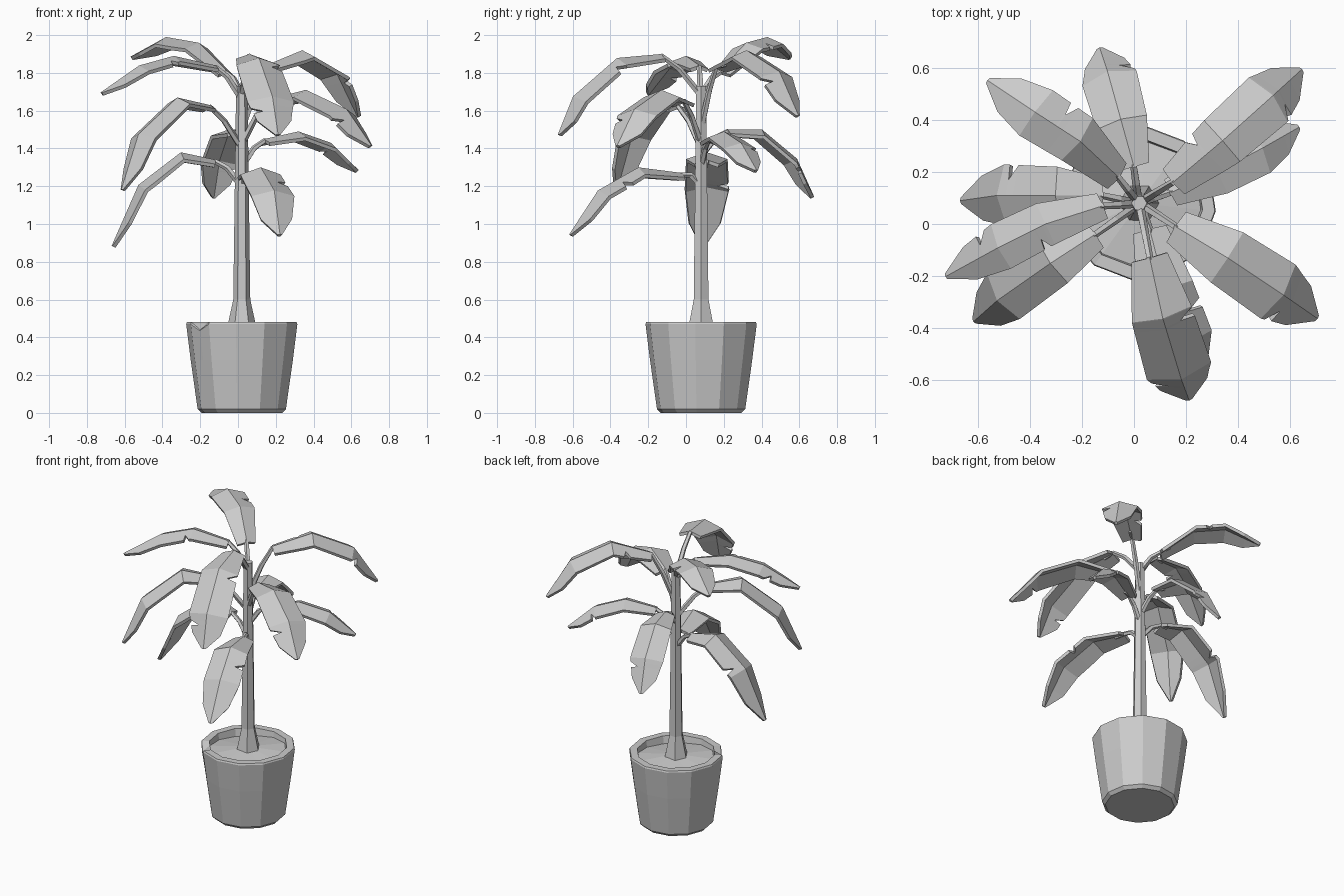
import bpy, bmesh
from math import sin, cos, radians
from mathutils import Vector

if "Cube" in bpy.data.objects:
    bpy.data.objects.remove(bpy.data.objects["Cube"])

grey = bpy.data.materials.new("plain grey")
grey.use_nodes = True
GREY = (0.6, 0.6, 0.6, 1)
grey.diffuse_color = GREY
grey.node_tree.nodes["Principled BSDF"].inputs["Base Color"].default_value = GREY

CENTRE = Vector((0.02, 0.08, 0))


def finish(name, bm):
    bmesh.ops.recalc_face_normals(bm, faces=bm.faces)
    mesh = bpy.data.meshes.new(name)
    bm.to_mesh(mesh)
    bm.free()
    mesh.materials.append(grey)
    obj = bpy.data.objects.new(name, mesh)
    bpy.context.collection.objects.link(obj)
    return obj


def bridge(bm, rings):
    for a, b in zip(rings, rings[1:]):
        n = len(a)
        for i in range(n):
            j = (i + 1) % n
            bm.faces.new((a[i], a[j], b[j], b[i]))


def lathe(bm, profile, polar):
    """Rings around the plant axis; polar holds (angle, radius factor)."""
    rings = [[bm.verts.new(CENTRE + Vector((r * f * cos(radians(a)), r * f * sin(radians(a)), z)))
              for a, f in polar] for r, z in profile]
    bridge(bm, rings)
    bm.faces.new(rings[0])
    return rings


def tube(name, points, radii, sides):
    bm = bmesh.new()
    rings = []
    for i, p in enumerate(points):
        axis = points[min(i + 1, len(points) - 1)] - points[max(i - 1, 0)]
        turn = axis.to_track_quat('Z', 'Y')
        rings.append([bm.verts.new(p + turn @ Vector((radii[i] * cos(radians(k * 360 / sides)),
                                                      radii[i] * sin(radians(k * 360 / sides)), 0)))
                      for k in range(sides)])
    bridge(bm, rings)
    bm.faces.new(rings[0])
    bm.faces.new(rings[-1])
    return finish(name, bm)


# Pot: twelve sides, with one extra column for the chip in the rim
polar = [(24 + 30 * k, 1) for k in range(12)]
polar.insert(7, (219, cos(radians(15))))
bm = bmesh.new()
rings = lathe(bm, [(0.215, 0), (0.235, 0.02), (0.272, 0.28), (0.296, 0.47), (0.292, 0.48),
                   (0.245, 0.48), (0.235, 0.42)], polar)
for ring, drop in ((rings[3], 0.035), (rings[4], 0.04)):
    ring[7].co.z -= drop
bm.faces.new(rings[-1])
finish("pot", bm)

# Soil: slightly uneven fan of faces
bm = bmesh.new()
edge = [bm.verts.new(CENTRE + Vector((0.24 * cos(radians(a)), 0.24 * sin(radians(a)),
                                      0.44 + 0.012 * sin(radians(2 * a)))))
        for a, f in polar if f == 1]
middle = bm.verts.new(CENTRE + Vector((0, 0, 0.465)))
for i in range(len(edge)):
    bm.faces.new((edge[i - 1], edge[i], middle))
finish("soil", bm)

# Trunk: hexagonal with a flared foot
tube("trunk", [CENTRE + Vector((0, 0, z)) for z in (0.44, 0.6, 1.2, 1.73)],
     (0.08, 0.045, 0.037, 0.03), 6)


def along(points, t):
    f = min(t, 0.9999) * (len(points) - 1)
    i = int(f)
    return points[i].lerp(points[i + 1], f - i)


OUTLINE = [(0, 0.55), (0.3, 0.92), (0.667, 1), (0.86, 0.72), (1, 0.08)]


def outline(t):
    for (t0, w0), (t1, w1) in zip(OUTLINE, OUTLINE[1:]):
        if t <= t1:
            return w0 + (w1 - w0) * (t - t0) / (t1 - t0)
    return OUTLINE[-1][1]


def leaf(name, points, width, attach, tears):
    points = [Vector(p) for p in points]
    # stem leaves the trunk steeply, then bends out to the leaf
    start = CENTRE + Vector((0, 0, attach))
    bend = start.lerp(points[0], 0.55) + Vector((0, 0, 0.025))
    tube(name + "_stem", [start, bend, points[0], points[0].lerp(points[1], 0.3) - Vector((0, 0, 0.015))],
         (0.018, 0.016, 0.014, 0.008), 5)

    # each tear adds three rows: full, pinched, full
    rows = {t: [1, 1] for t in (0, 1 / 3, 2 / 3, 0.86, 1)}
    for t, side in tears:
        for offset, pinch in ((-0.045, 1), (0, 0.5), (0.012, 1)):
            rows.setdefault(t + offset, [1, 1])[side] = pinch
    bm = bmesh.new()
    across = Vector((0, 0, 1)).cross(points[-1] - points[0]).normalized()
    previous = None
    for t in sorted(rows):
        forward = along(points, min(t + 0.12, 1)) - along(points, max(t - 0.12, 0))
        up = forward.cross(across).normalized()
        p = along(points, t)
        half = outline(t) * width / 2
        left, right = (half * k for k in rows[t])
        row = [bm.verts.new(p + across * left - up * left * 0.35), bm.verts.new(p),
               bm.verts.new(p - across * right - up * right * 0.35)]
        if previous:
            for i in (0, 1):
                bm.faces.new((previous[i], previous[i + 1], row[i + 1], row[i]))
        previous = row
    obj = finish(name, bm)
    solid = obj.modifiers.new("thickness", 'SOLIDIFY')
    solid.thickness = 0.02
    solid.offset = 0


# Leaves: midrib, width, height on the trunk, tears (position, 0 = left / 1 = right)
leaf("back_leaf", [(0, .22, 1.49), (-.05, .4, 1.49), (-.1, .58, 1.34), (-.13, .67, 1.14)],
     .21, 1.36, [(.75, 1)])
leaf("back_right_leaf", [(-.06, .18, 1.8), (-.21, .32, 1.95), (-.38, .43, 1.98), (-.56, .55, 1.88)],
     .21, 1.68, [(.5, 1)])
leaf("right_low_leaf", [(-.12, .11, 1.33), (-.3, .11, 1.37), (-.52, .11, 1.2), (-.66, .09, .88)],
     .23, 1.2, [(.62, 1)])
leaf("right_high_leaf", [(-.12, .07, 1.83), (-.34, 0, 1.88), (-.52, -.09, 1.83), (-.72, -.2, 1.69)],
     .18, 1.66, [(.4, 0), (.76, 1)])
leaf("front_right_leaf", [(-.15, -.04, 1.62), (-.32, -.15, 1.66), (-.52, -.29, 1.47), (-.61, -.37, 1.18)],
     .21, 1.4, [])
leaf("front_high_leaf", [(.06, -.13, 1.89), (.11, -.36, 1.87), (.18, -.59, 1.67), (.21, -.67, 1.47)],
     .25, 1.68, [(.38, 0), (.78, 1)])
leaf("front_low_leaf", [(.06, -.02, 1.26), (.12, -.25, 1.29), (.19, -.46, 1.17), (.22, -.61, .94)],
     .23, 1.2, [(.5, 0)])
leaf("front_left_leaf", [(.16, -.01, 1.65), (.36, -.13, 1.7), (.57, -.27, 1.6), (.7, -.36, 1.41)],
     .24, 1.42, [(.74, 1)])
leaf("back_left_high_leaf", [(.15, .16, 1.83), (.34, .32, 1.91), (.53, .49, 1.8), (.64, .59, 1.57)],
     .22, 1.5, [(.72, 1), (.22, 0)])
leaf("back_left_low_leaf", [(.14, .12, 1.44), (.32, .2, 1.48), (.49, .29, 1.42), (.63, .37, 1.28)],
     .19, 1.3, [(.7, 0)])
